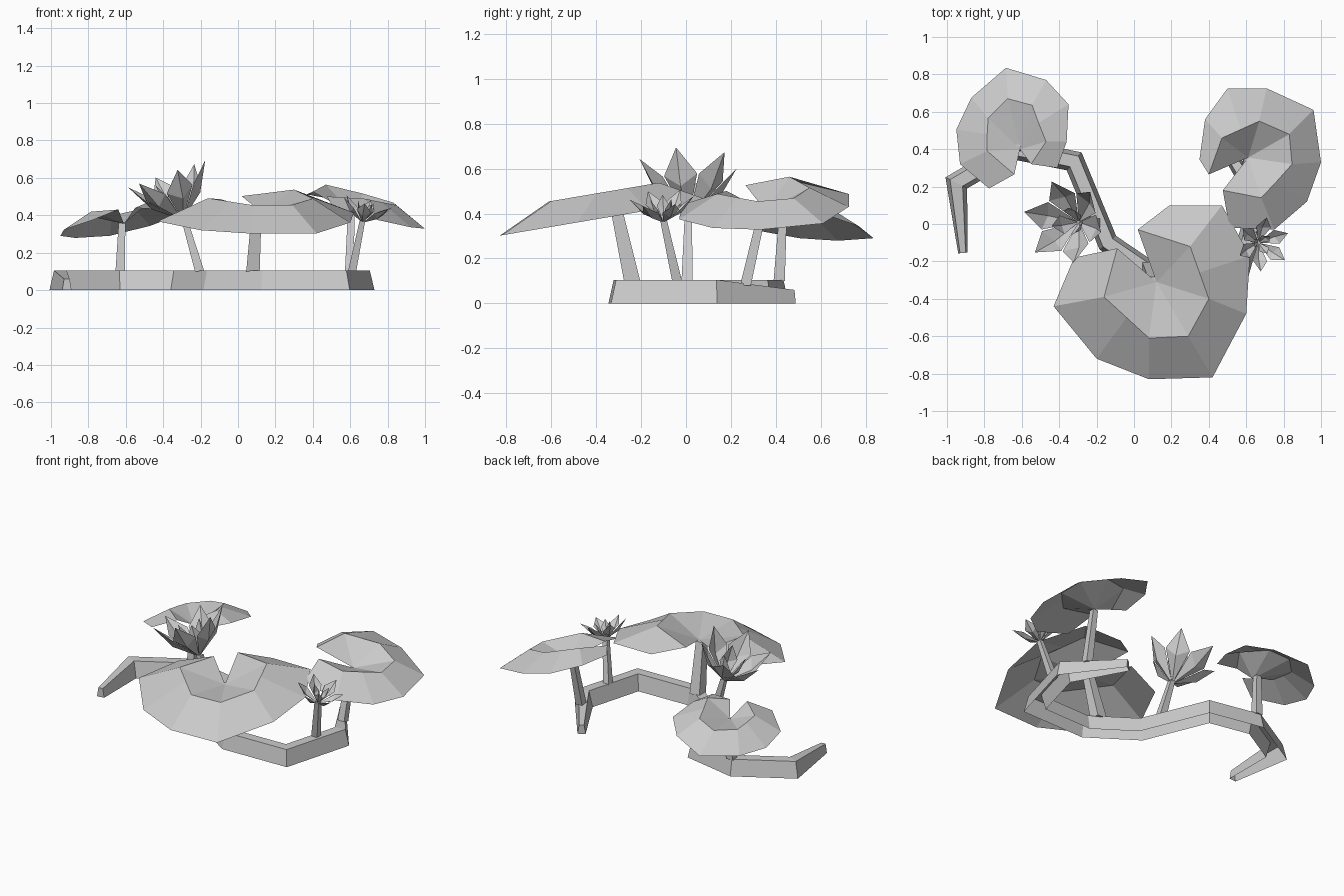
import bpy, math
from math import cos, sin, radians, pi
from mathutils import Vector

if "Cube" in bpy.data.objects:
    bpy.data.objects.remove(bpy.data.objects["Cube"])


def make(name, verts, faces):
    me = bpy.data.meshes.new(name)
    me.from_pydata([tuple(v) for v in verts], [], faces)
    me.update()
    ob = bpy.data.objects.new(name, me)
    bpy.context.collection.objects.link(ob)
    return ob


def loft(name, rings, sides):
    # walls through rings of four points; only the listed sides, plus end caps
    verts = [p for r in rings for p in r]
    faces = [(3, 2, 1, 0)]
    for k in range(len(rings) - 1):
        for j in sides:
            a, b = 4 * k + j, 4 * k + (j + 1) % 4
            faces.append((a, b, b + 4, a + 4))
    n = len(verts)
    faces.append((n - 4, n - 3, n - 2, n - 1))
    return make(name, verts, faces)


# Rhizome: trapezoid section, open underneath, along a winding path on the ground
path = [Vector(p) for p in [(-.915, -.155), (-.95, .22), (-.64, .40), (-.32, .335), (-.14, -.10),
                            (.14, -.29), (.555, -.28), (.67, .13), (.445, .475)]]
rings = []
for i, p in enumerate(path):
    d0 = (p - path[max(i - 1, 0)]).normalized()
    d1 = (path[min(i + 1, len(path) - 1)] - p).normalized()
    t = (d0 + d1).normalized()
    n = Vector((-t.y, t.x))
    end = i in (0, len(path) - 1)
    miter = 1 if end else 1 / max(n.dot(Vector((-d0.y, d0.x))), .6)
    wb, wt, h = (.025, .015, .06) if end else (.055 * miter, .032 * miter, .105)
    rings.append([(*(p - n * wb), 0), (*(p + n * wb), 0), (*(p + n * wt), h), (*(p - n * wt), h)])
loft("rhizome", rings, (1, 2, 3))


# Stems: square tapered rods
def stem(name, base, top, w0, w1):
    def square(c, w):
        return [(c[0] + sx * w, c[1] + sy * w, c[2]) for sx, sy in ((-1, -1), (1, -1), (1, 1), (-1, 1))]
    loft(name, [square(base, w0), square(top, w1)], range(4))


stem("large_pad_stem", (.08, -.24, .10), (.10, -.31, .42), .036, .026)
stem("left_pad_stem", (-.63, .415, .10), (-.62, .43, .36), .025, .018)
stem("right_pad_stem", (.595, .265, .08), (.605, .34, .41), .024, .018)
stem("left_flower_stem", (-.205, .005, .10), (-.29, .01, .39), .025, .016)
stem("right_flower_stem", (.61, -.04, .10), (.665, -.10, .37), .022, .015)


# Lily pads: notched sheets, dipped centre, raised inner ring, drooping rim
def pad(name, centre, inner, outer, dip, rise, drop, slope):
    cx, cy, cz = centre

    def lift(p, dz):
        return (p[0], p[1], cz + dz + slope[0] * (p[0] - cx) + slope[1] * (p[1] - cy))
    n = len(inner)
    verts = [(cx, cy, cz - dip)]
    verts += [lift(p, rise if 0 < i < n - 1 else -.005) for i, p in enumerate(inner)]
    verts += [lift(p, -drop) for p in outer]
    faces = []
    for i in range(1, n):
        faces.append((0, i + 1, i))
        faces.append((i, i + 1, n + i + 1, n + i))
    make(name, verts, faces)


pad("large_pad", (.12, -.31, .46),
    [(.02, -.03), (.30, -.12), (.35, -.26), (.40, -.40), (.29, -.60), (.08, -.61), (-.04, -.50), (-.16, -.39), (-.09, -.13)],
    [(.19, .10), (.47, .10), (.62, -.17), (.60, -.48), (.42, -.82), (.08, -.83), (-.20, -.72), (-.43, -.44), (-.32, -.18)],
    .04, .045, .07, (0, .17))
pad("right_pad", (.61, .355, .48),
    [(.40, .265), (.47, .46), (.57, .505), (.67, .55), (.83, .48), (.845, .32), (.765, .23), (.68, .14), (.475, .18)],
    [(.35, .345), (.38, .56), (.50, .725), (.71, .725), (.96, .61), (1.0, .33), (.925, .12), (.75, -.03), (.51, -.02)],
    .07, .04, .045, (-.27, .06))
pad("left_pad", (-.61, .40, .42),
    [(-.64, .265), (-.785, .39), (-.785, .48), (-.78, .565), (-.675, .67), (-.545, .635), (-.51, .54), (-.47, .44), (-.55, .32)],
    [(-.775, .19), (-.93, .32), (-.95, .505), (-.87, .675), (-.685, .835), (-.47, .77), (-.35, .64), (-.36, .44), (-.41, .30)],
    .065, .033, .045, (.2, -.16))


# Flowers: two rings of creased pointed petals opening around a tilted axis
def flower(name, base, axis, length, phase, spread_out, spread_in):
    q = Vector((0, 0, 1)).rotation_difference(Vector(axis))
    verts, faces = [], []
    for count, spread, size, off in ((6, spread_out, 1, 0), (3, spread_in, .68, pi / 6)):
        s, c = sin(radians(spread)), cos(radians(spread))
        for k in range(count):
            a = radians(phase) + off + 2 * pi * k / count
            L = length * size
            out = Vector((cos(a), sin(a), 0))
            side = Vector((-sin(a), cos(a), 0))
            along = out * s + Vector((0, 0, c))
            bow = out * c - Vector((0, 0, s))
            pts = [Vector((0, 0, 0)),
                   along * L * .62 + side * L * .22 + bow * L * .02,
                   along * L + bow * L * .03,
                   along * L * .62 - side * L * .22 + bow * L * .02,
                   along * L * .5 + bow * L * .12]
            b = len(verts)
            verts += [Vector(base) + q @ p for p in pts]
            faces += [(b, b + 4, b + 1), (b + 1, b + 4, b + 2), (b + 2, b + 4, b + 3), (b + 3, b + 4, b)]
    make(name, verts, faces)


flower("left_flower", (-.295, .01, .375), (-.33, 0, .94), .345, 46, 39, 18)
flower("right_flower", (.665, -.10, .36), (.25, -.08, .96), .185, 24, 50, 24)
